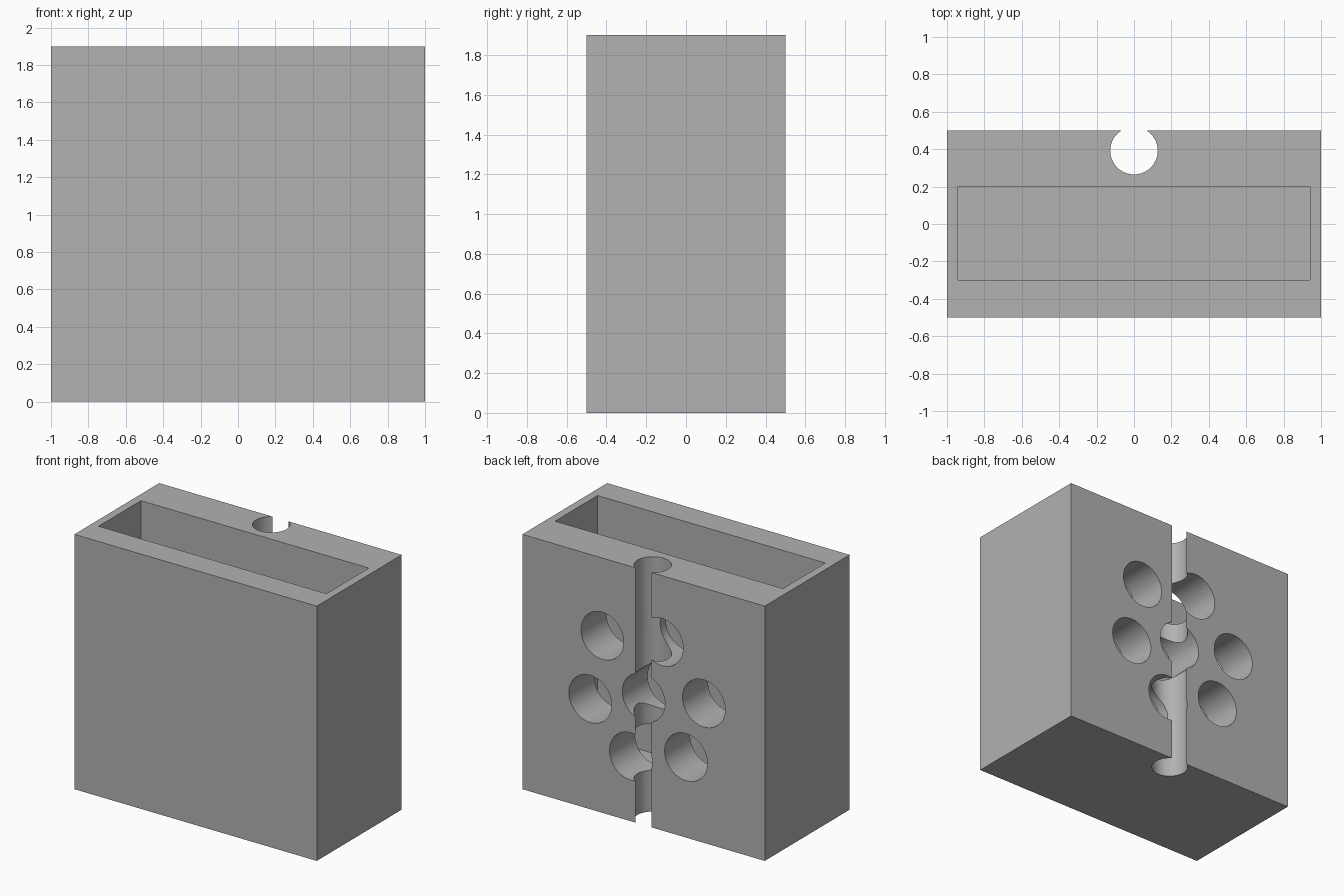
import bpy
from math import pi, radians

if "Cube" in bpy.data.objects:
    bpy.data.objects.remove(bpy.data.objects["Cube"], do_unlink=True)

grey = bpy.data.materials.new("mid_grey")
grey.use_nodes = True
colour = (0.445, 0.445, 0.445, 1)
grey.diffuse_color = colour
for node in grey.node_tree.nodes:
    if node.type == 'BSDF_PRINCIPLED':
        node.inputs["Base Color"].default_value = colour


def box(name, low, high):
    centre = [(a + b) / 2 for a, b in zip(low, high)]
    bpy.ops.mesh.primitive_cube_add(size=1, location=centre)
    ob = bpy.context.object
    ob.name = name
    ob.scale = [b - a for a, b in zip(low, high)]
    bpy.ops.object.transform_apply(location=True, rotation=True, scale=True)
    ob.data.materials.append(grey)
    return ob


def rod(name, radius, length, location, rotation=(0, 0, 0)):
    bpy.ops.mesh.primitive_cylinder_add(vertices=64, radius=radius, depth=length,
                                        location=location, rotation=rotation)
    ob = bpy.context.object
    ob.name = name
    bpy.ops.object.transform_apply(location=True, rotation=True, scale=True)
    ob.data.materials.append(grey)
    return ob


def cut(body, cutter):
    cutter.hide_render = True
    bpy.ops.object.select_all(action='DESELECT')
    body.select_set(True)
    bpy.context.view_layer.objects.active = body
    mod = body.modifiers.new("cut", 'BOOLEAN')
    mod.operation = 'DIFFERENCE'
    mod.solver = 'EXACT'
    mod.object = cutter
    bpy.ops.object.modifier_apply(modifier=mod.name)
    bpy.data.objects.remove(cutter, do_unlink=True)


# Solid block
block = box("block", (-1, -0.5, 0), (1, 0.5, 1.9))

# Deep pocket open at the top
cut(block, box("pocket_cutter", (-0.94, -0.3, 0.1), (0.94, 0.2, 2.1)))

# Ring of round holes through the back wall, with one in the middle
holes = [(0, 0.95), (0.34, 1.32), (-0.15, 1.405), (-0.497, 1.04),
         (-0.35, 0.6), (0.105, 0.483), (0.44, 0.823)]
for x, z in holes:
    cut(block, rod("hole_cutter", 0.176, 0.6, (x, 0.35, z), (pi / 2, 0, 0)))

# Vertical round channel, breaking through the back face as a slot
cut(block, rod("channel_cutter", 0.127, 2.4, (0, 0.392, 0.95)))

bpy.ops.object.select_all(action='DESELECT')
block.select_set(True)
bpy.context.view_layer.objects.active = block
bpy.ops.object.shade_smooth_by_angle(angle=radians(30))
